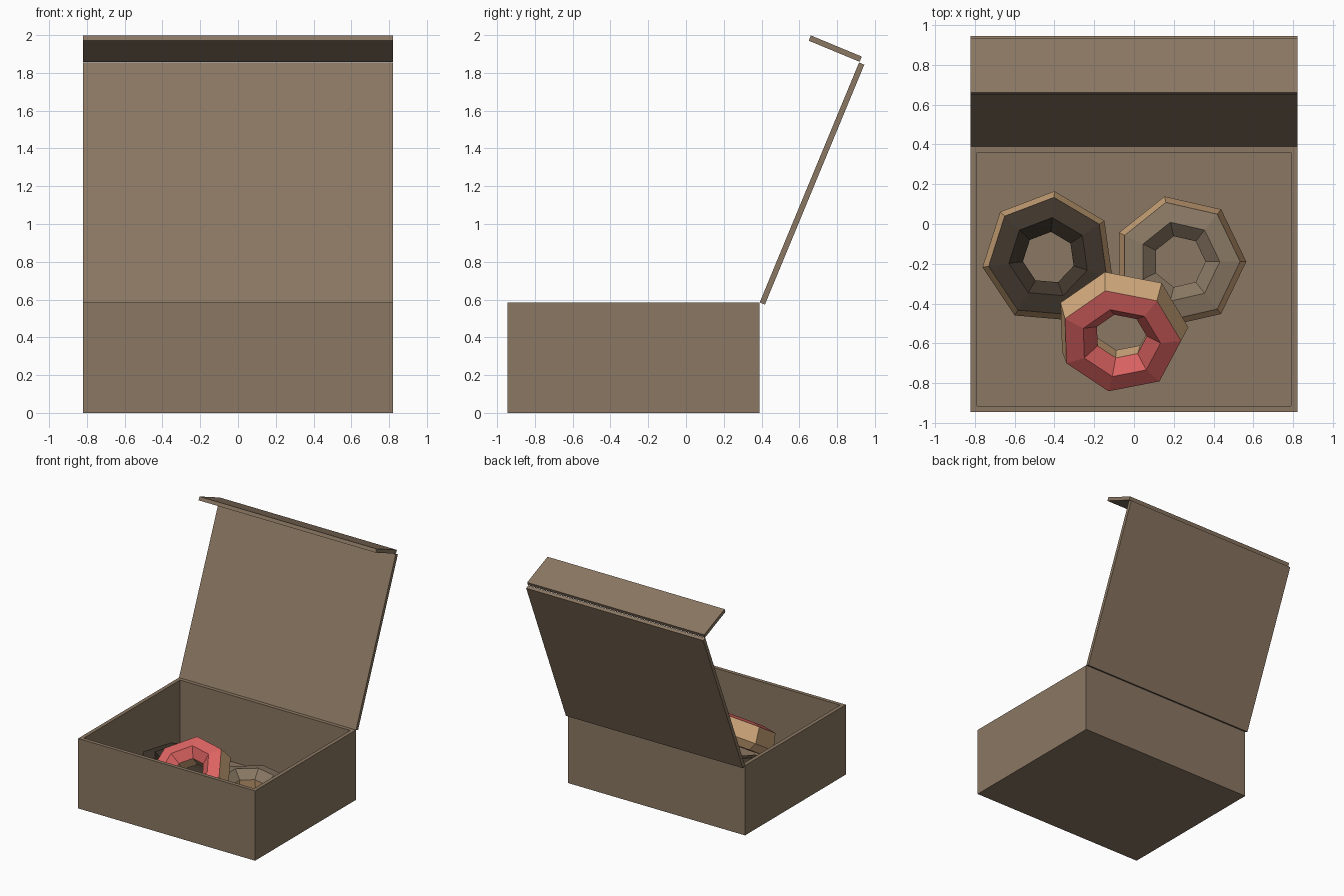
import bpy, bmesh, math
from mathutils import Vector

if "Cube" in bpy.data.objects:
    bpy.data.objects.remove(bpy.data.objects["Cube"])


def material(name, rgb):
    m = bpy.data.materials.new(name)
    m.diffuse_color = (*rgb, 1)
    m.use_nodes = True
    m.node_tree.nodes["Principled BSDF"].inputs["Base Color"].default_value = m.diffuse_color
    return m


CARD = material("brown_card", (0.254, 0.184, 0.122))
DOUGH = material("tan_dough", (0.66, 0.41, 0.21))
CHOCOLATE = material("dark_chocolate_icing", (0.053, 0.038, 0.026))
MOCHA = material("mocha_icing", (0.255, 0.190, 0.128))
PINK = material("pink_icing", (0.72, 0.127, 0.122))


def add_object(name, bm, mats, loc=(0, 0, 0), rot=(0, 0, 0)):
    bmesh.ops.recalc_face_normals(bm, faces=bm.faces)
    mesh = bpy.data.meshes.new(name)
    bm.to_mesh(mesh)
    bm.free()
    for m in mats:
        mesh.materials.append(m)
    ob = bpy.data.objects.new(name, mesh)
    ob.location = loc
    ob.rotation_euler = [math.radians(a) for a in rot]
    bpy.context.collection.objects.link(ob)
    return ob


def block(size):
    bm = bmesh.new()
    bmesh.ops.create_cube(bm, size=1)
    bmesh.ops.scale(bm, vec=size, verts=bm.verts)
    return bm


# Open tray: inset the top face, then sink it to make walls and floor
H, FLOOR, WALL = 0.585, 0.03, 0.045
tray = block((1.64, 1.335, H))
top = max(tray.faces, key=lambda f: f.calc_center_median().z)
bmesh.ops.inset_region(tray, faces=[top], thickness=WALL)
sunk = bmesh.ops.extrude_discrete_faces(tray, faces=[top])["faces"]
bmesh.ops.translate(tray, vec=(0, 0, FLOOR - H), verts=sunk[0].verts)
add_object("box_tray", tray, [CARD], (0, -0.2775, H / 2))

# Raised lid and its front flap, both leaning back
add_object("lid_panel", block((1.64, 0.03, 1.375)), [CARD],
           (0, 0.667, 1.214), (-22.5, 0, 0))
add_object("lid_flap", block((1.64, 0.292, 0.03)), [CARD],
           (0, 0.790, 1.9285), (-22.5, 0, 0))

# Ring cross-section (radius, height); the icing covers the two top bands
PROFILE = [(0.336, 0.06), (0.305, 0.19), (0.203, 0.21),
           (0.131, 0.145), (0.145, 0.05), (0.22, 0.0), (0.285, 0.0)]
ICED = (1, 2)
SIDES = 7


def doughnut(name, icing, loc, rot):
    bm = bmesh.new()
    rings = []
    for i in range(SIDES):
        a = 2 * math.pi * i / SIDES
        rings.append([bm.verts.new((r * math.cos(a), r * math.sin(a), z))
                      for r, z in PROFILE])
    n = len(PROFILE)
    for i in range(SIDES):
        a, b = rings[i], rings[(i + 1) % SIDES]
        for j in range(n):
            k = (j + 1) % n
            f = bm.faces.new((a[j], b[j], b[k], a[k]))
            f.material_index = 1 if j in ICED else 0
    add_object(name, bm, [DOUGH, icing], loc, rot)


# Two flat doughnuts and one leaning on them
doughnut("chocolate_doughnut", CHOCOLATE, (-0.428, -0.17, FLOOR), (0, 0, 33.7))
doughnut("mocha_doughnut", MOCHA, (0.228, -0.189, FLOOR), (0, 0, 0))
doughnut("pink_doughnut", PINK, (-0.06, -0.487, 0.235), (32, -3, 0))
